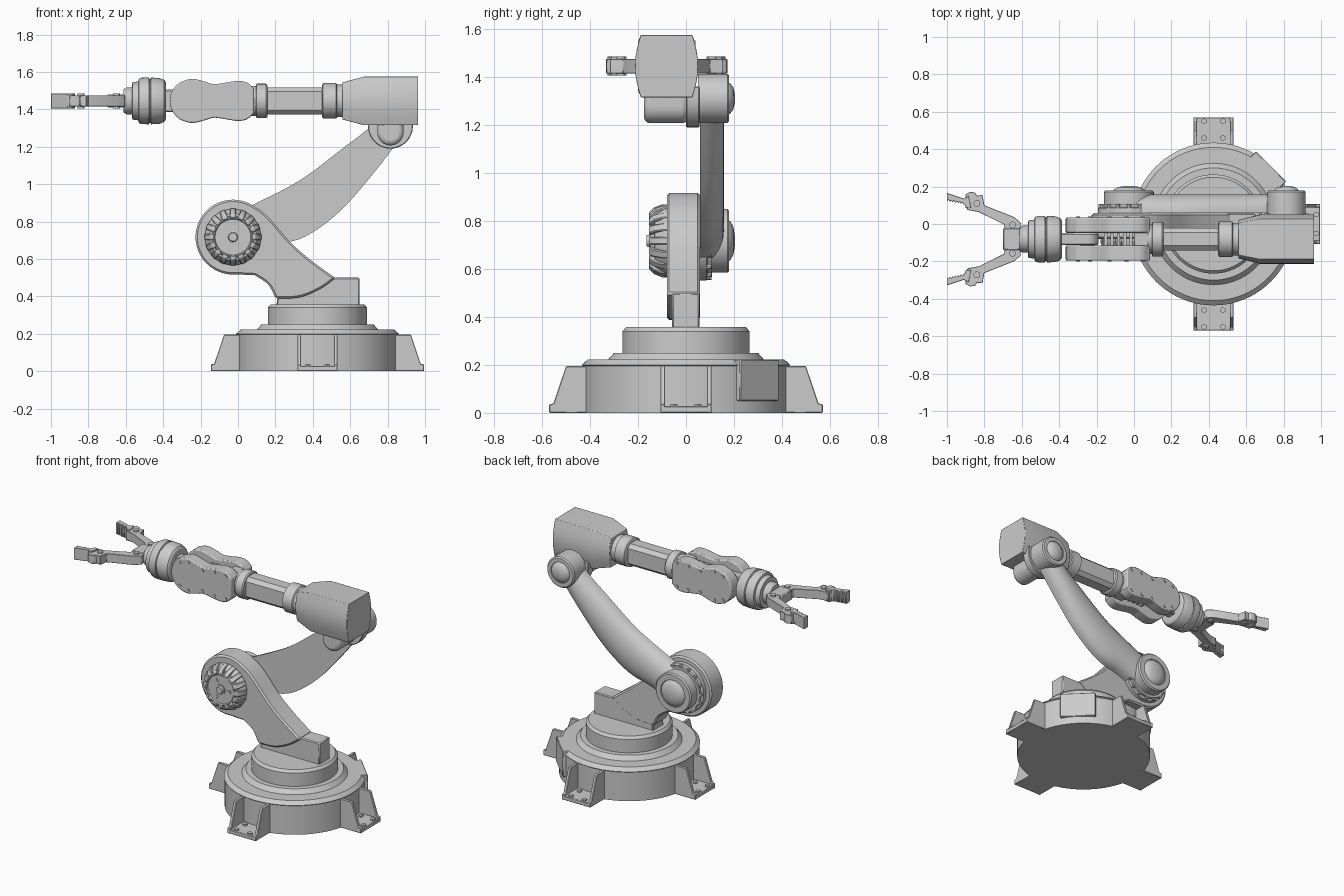
import bpy, bmesh, math
from mathutils import Vector, Matrix

cube = bpy.data.objects.get("Cube")
if cube:
    bpy.data.objects.remove(cube)

GREY = (0.6, 0.6, 0.6, 1)
mat = bpy.data.materials.new("machine_grey")
mat.use_nodes = True
mat.diffuse_color = GREY
mat.node_tree.nodes["Principled BSDF"].inputs["Base Color"].default_value = GREY

# Each axis maps (u, v, along) to model space
AXES = {"x": lambda u, v, w: (w, u, v),
        "y": lambda u, v, w: (u, w, v),
        "z": lambda u, v, w: (u, v, w)}


def loft(name, rings, bevel=0, segments=2, matrix=None):
    bm = bmesh.new()
    loops = [[bm.verts.new(p) for p in ring] for ring in rings]
    n = len(loops[0])
    for a, b in zip(loops, loops[1:]):
        for i in range(n):
            j = (i + 1) % n
            bm.faces.new((a[i], a[j], b[j], b[i]))
    bm.faces.new(loops[0])
    bm.faces.new(loops[-1])
    bmesh.ops.recalc_face_normals(bm, faces=bm.faces)
    me = bpy.data.meshes.new(name)
    bm.to_mesh(me)
    bm.free()
    me.materials.append(mat)
    ob = bpy.data.objects.new(name, me)
    bpy.context.collection.objects.link(ob)
    if matrix:
        ob.matrix_world = matrix
    bpy.ops.object.select_all(action="DESELECT")
    ob.select_set(True)
    bpy.context.view_layer.objects.active = ob
    bpy.ops.object.shade_smooth_by_angle(angle=math.radians(30))
    if bevel:
        m = ob.modifiers.new("bevel", "BEVEL")
        m.width, m.segments = bevel, segments
        m.limit_method, m.angle_limit = "ANGLE", math.radians(35)
    return ob


def prism(name, pts, axis, a, b, bevel=0, segments=1, matrix=None):
    return loft(name, [[AXES[axis](u, v, w) for u, v in pts] for w in (a, b)],
                bevel, segments, matrix)


def box(name, x, y, z, bevel=0, matrix=None):
    pts = [(x[0], y[0]), (x[1], y[0]), (x[1], y[1]), (x[0], y[1])]
    return prism(name, pts, "z", z[0], z[1], bevel, 1, matrix)


def lathe(name, profile, axis, centre, seg=64, matrix=None):
    # profile holds (radius, position along the axis)
    rings = [[AXES[axis](*p, w) for p in arc(*centre, max(r, 0.001), 0, 360 - 360 / seg, seg)]
             for r, w in profile]
    return loft(name, rings, matrix=matrix)


def arc(cu, cv, r, a0, a1, n):
    angles = [math.radians(a0 + (a1 - a0) * i / (n - 1)) for i in range(n)]
    return [(cu + r * math.cos(a), cv + r * math.sin(a)) for a in angles]


def smooth(pts, n=5):
    p = [Vector(q) for q in [pts[0], *pts, pts[-1]]]
    out = []
    for a, b, c, d in zip(p, p[1:], p[2:], p[3:]):
        for i in range(n):
            t = i / n
            out.append(tuple(0.5 * (2 * b + (c - a) * t + (2 * a - 5 * b + 4 * c - d) * t * t
                                    + (3 * b - a - 3 * c + d) * t ** 3)))
    return out + [tuple(pts[-1])]


# Turntable base
BX = 0.425
lathe("base", [(0, 0), (.43, 0), (.43, .195), (.435, .2), (.41, .222), (.325, .222), (.3, .25),
               (.265, .25), (.265, .34), (.25, .357), (0, .357)], "z", (BX, 0), 80)
place = Matrix.Translation((BX, 0, 0))
box("connector_box", (.3, .435), (-.115, .115), (.05, .222), .004,
    place @ Matrix.Rotation(math.pi / 4, 4, "Z"))

# Four feet with ribs and bolts
RIB = [(.38, 0), (.57, 0), (.57, .035), (.552, .04), (.5, .195), (.38, .195)]
for k in range(4):
    m = place @ Matrix.Rotation(k * math.pi / 2, 4, "Z")
    box("foot_plate", (.38, .57), (-.107, .107), (0, .028), .004, m)
    for s in (-1, 1):
        prism("foot_rib", RIB, "y", s * .107, s * .087, .003, 1, m)
        for r in (.46, .55):
            lathe("foot_bolt", [(.016, .02), (.016, .038), (0, .038)], "z", (r, s * .05), 6, m)

# Shoulder bracket
SX, SZ = -.027, .717
outline = (arc(SX, SZ, .2, 55, 275, 40)
           + smooth([(.09, .513), (.16, .465), (.2, .392)])
           + smooth([(.21, .388), (.33, .395), (.44, .44), (.52, .497)])
           + smooth([(.5, .513), (.385, .597), (.28, .69), (.18, .805), (.12, .862)]))
prism("shoulder_bracket", outline, "y", -.08, .058, .014)
prism("bracket_pedestal", [(.205, .35), (.65, .35), (.65, .5), (.5, .5), (.4, .53), (.22, .45)],
      "y", -.058, .056, .006)

# Toothed shoulder drive
lathe("drive_hub", [(.15, -.07), (.15, -.09), (.125, -.13), (.112, -.132), (.108, -.148),
                    (.1, -.152), (.095, -.146), (0, -.146)], "y", (SX, SZ))
lathe("drive_knob", [(.034, -.14), (.034, -.152), (.026, -.153), (.022, -.165), (0, -.165)],
      "y", (SX, SZ), 24)
TOOTH = [(.1, -.075), (.152, -.075), (.152, -.1), (.138, -.135), (.118, -.154), (.1, -.154)]
hub = Matrix.Translation((SX, 0, SZ))
for k in range(16):
    m = hub @ Matrix.Rotation(k * math.pi / 8, 4, "Y")
    prism("drive_tooth", TOOTH, "z", -.016, .016, .004, 1, m)
for k in range(3):
    m = hub @ Matrix.Rotation(k * math.tau / 3, 4, "Y")
    box("drive_spoke", (.05, .075), (-.152, -.14), (-.008, .008), 0, m)

# Rear shoulder joint with its bolt ring
lathe("shoulder_flange", [(.165, .05), (.165, .085), (.15, .09), (.15, .108), (0, .108)], "y", (SX, SZ))
for u, v in arc(SX, SZ, .152, 0, 337.5, 16):
    lathe("flange_bolt", [(.011, .08), (.011, .106), (0, .106)], "y", (u, v), 8)


def joint_cap(name, centre, r, y0):
    lathe(name, [(r, y0), (r, .172), (r - .008, .18), (.68 * r, .18), (.66 * r, .176), (.6 * r, .185),
                 (.45 * r, .197), (.2 * r, .203), (0, .204)], "y", centre)


joint_cap("shoulder_cap", (SX, SZ), .133, .1)

# Curved upper arm, flat in front and rounded behind
top = smooth([(-.09, .81), (.08, .89), (.33, 1.02), (.545, 1.18), (.7, 1.3), (.755, 1.365)])
low = smooth([(.05, .62), (.2, .675), (.36, .72), (.545, .855), (.73, 1.065), (.875, 1.255)])
sections = []
for a, b in zip(top, low):
    mid, half = (Vector(a) + Vector(b)) / 2, (Vector(a) - Vector(b)) / 2
    ring = []
    for i in range(17):
        t = math.pi * i / 16
        p = mid + half * math.cos(t)
        ring.append((p.x, .058 + .1 * max(math.sin(t), 0) ** .8, p.y))
    sections.append(ring)
loft("upper_arm", sections)

# Elbow
EX, EZ = .815, 1.31
joint_cap("elbow_cap", (EX, EZ), .103, .05)
prism("elbow_flange", [(EX - .12, 1.36)] + arc(EX, EZ, .12, 180, 360, 25) + [(EX + .12, 1.36)], "y", 0, .056, .004)
prism("elbow_lug", [(EX - .07, 1.36)] + arc(EX, 1.277, .07, 180, 360, 21) + [(EX + .07, 1.36)],
      "y", -.175, .01, .025, 3)

# Motor housing with bulged sides and tapered nose
FY, FZ = -.081, 1.445


def housing_ring(x, sy, sz):
    side = [(.108 + .024 * math.cos(t * math.pi / 8), .13 * t / 4) for t in range(-4, 5)]
    loop = side + [(-u, -v) for u, v in side]
    return [(x, FY + u * sy, FZ + v * sz) for u, v in loop]


loft("motor_housing", [housing_ring(.558, .78, .76), housing_ring(.675, 1, 1),
                       housing_ring(.963, 1, 1)], .003)

# Forearm rod and collars
lathe("rear_collar", [(.085, .45), (.095, .455), (.095, .525), (.087, .53), (.087, .57)], "x", (FY, FZ))
prism("forearm_rod", [(-.035 + FY, FZ - .073), (.035 + FY, FZ - .073), (.06 + FY, FZ - .05),
                      (.06 + FY, FZ + .05), (.035 + FY, FZ + .073), (-.035 + FY, FZ + .073),
                      (-.06 + FY, FZ + .05), (-.06 + FY, FZ - .05)], "x", .1, .5)
lathe("front_collar", [(.08, .06), (.08, .095), (.092, .1), (.092, .15), (.085, .157), (0, .157)], "x", (FY, FZ))

# Wrist fork: two lobed plates with edge bolts
upper = smooth([(-.31, .1), (-.25, .118), (-.19, .107), (-.13, .09), (-.07, .097), (0, .107), (.05, .097), (.085, .065)])
left = arc(-.25, 0, .115, 235, 125, 15)
peanut = left + upper + [(u, -v) for u, v in reversed(upper)]
peanut = [(u, FZ + v) for u, v in peanut]
for s in (-1, 1):
    prism("fork_plate", peanut, "y", FY + s * .033, FY + s * .115, .016, 2)
    for u, v in [(-.3, .078), (-.235, .095), (-.13, .07), (-.04, .08), (.045, .077)]:
        for w in (v, -v):
            lathe("fork_bolt", [(.011, FY + s * .11), (.011, FY + s * .12), (0, FY + s * .12)],
                  "y", (u, FZ + w), 8)
box("fork_bridge", (0, .08), (FY - .1, FY + .1), (FZ - .08, FZ + .08), .01)
lathe("fork_pivot", [(.04, FY - .04), (.04, FY + .04)], "y", (-.25, FZ), 32)
for k in range(5):
    box("fork_slat", (-.16 + .034 * k, -.143 + .034 * k), (FY - .035, FY + .035), (FZ - .06, FZ + .06))
prism("wrist_tongue", [(-.4, FZ - .06)] + arc(-.25, FZ, .06, 270, 450, 15) + [(-.4, FZ + .06)],
      "y", FY - .032, FY + .032, .006)

# Wrist drum
lathe("wrist_drum", [(.07, -.385), (.1, -.386), (.113, -.395), (.122, -.42), (.125, -.465), (.118, -.468),
                     (.118, -.474), (.125, -.477), (.124, -.515), (.118, -.53), (.104, -.533), (.1, -.565),
                     (.072, -.567), (.072, -.595), (.062, -.612), (0, -.612)], "x", (FY, FZ))

# Gripper palm and mirrored fingers
box("gripper_palm", (-.7, -.6), (FY - .06, FY + .06), (FZ - .034, FZ + .034), .006)
ARM = [(-.9, .16), (-.875, .172), (-.85, .168), (-.84, .152), (-.81, .155), (-.8, .1), (-.64, .037),
       (-.605, .006), (-.61, -.05), (-.685, -.05), (-.695, -.003), (-.83, .064), (-.89, .075), (-.905, .105)]
TIP = [(-1, .166), (-.91, .136), (-.885, .15), (-.87, .085), (-.9, .085), (-.905, .102)]
for i in range(6):
    TIP += [(-.91 - .015 * i, .104 + .003 * i), (-.917 - .015 * i, .115 + .003 * i)]
TIP += [(-1, .122)]
for s, side in ((1, "back"), (-1, "front")):
    for part, pts, h in (("finger", ARM, .03), ("fingertip", TIP, .04)):
        flipped = [(u, FY + s * (v - FY)) for u, v in pts]
        prism(side + "_" + part, flipped, "z", FZ - h, FZ + h, .002)
    for u, v in ((-.65, -.005), (-.84, .11)):
        lathe(side + "_finger_pin", [(.018, FZ - .04), (.018, FZ + .04)], "z", (u, FY + s * (v - FY)), 16)
